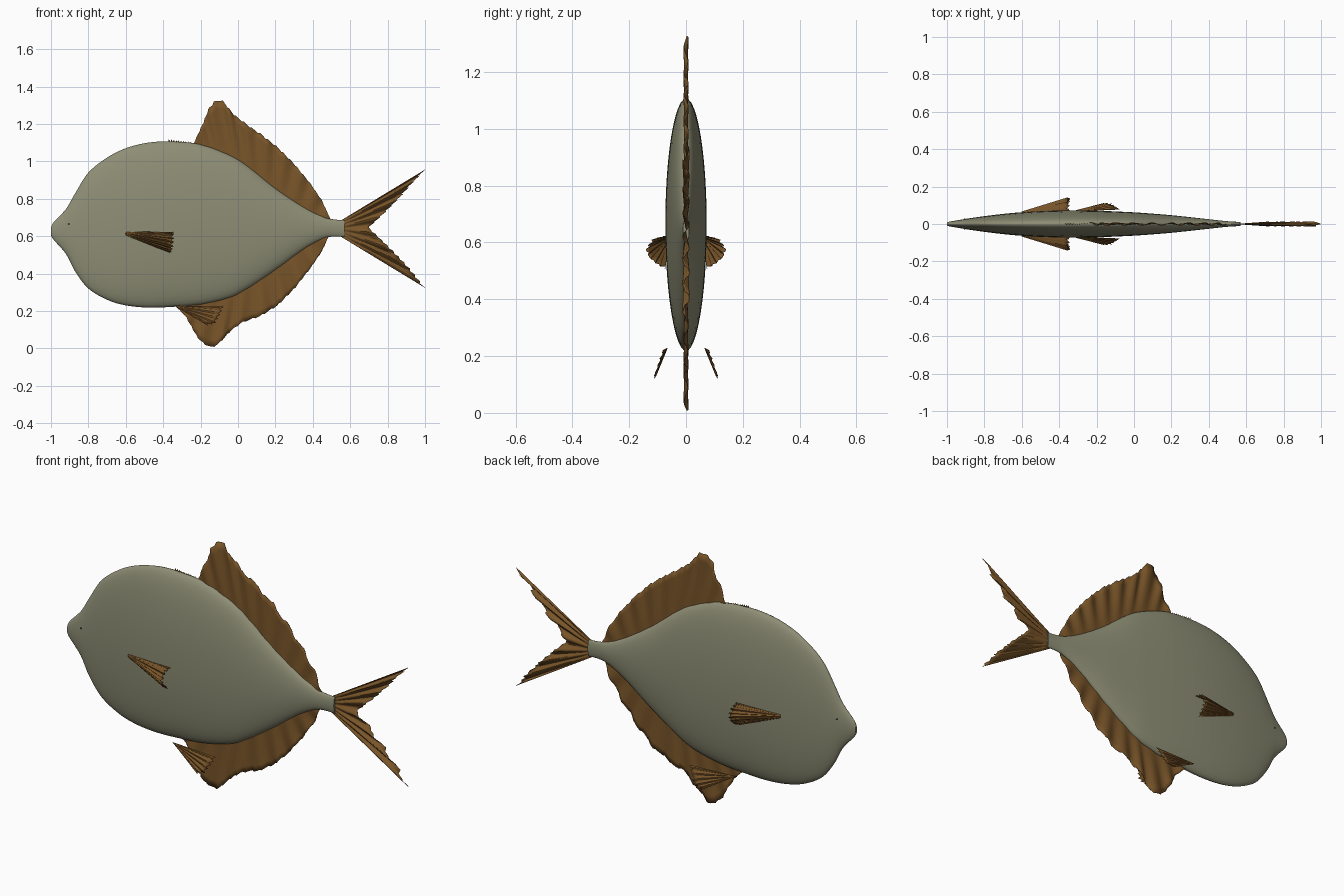
import bpy, bmesh, math
from mathutils import Vector

if "Cube" in bpy.data.objects:
    bpy.data.objects.remove(bpy.data.objects["Cube"])


def make_material(name, color):
    mat = bpy.data.materials.new(name)
    mat.use_nodes = True
    mat.diffuse_color = (*color, 1)
    mat.node_tree.nodes["Principled BSDF"].inputs["Base Color"].default_value = (*color, 1)
    return mat


skin = make_material("olive grey skin", (.27, .27, .18))
fin_brown = make_material("brown fin", (.19, .09, .022))
eye_dark = make_material("dark eye", (.02, .02, .02))


def finish(bm, name, mat, angle):
    bmesh.ops.recalc_face_normals(bm, faces=bm.faces)
    mesh = bpy.data.meshes.new(name)
    bm.to_mesh(mesh)
    bm.free()
    obj = bpy.data.objects.new(name, mesh)
    bpy.context.collection.objects.link(obj)
    mesh.materials.append(mat)
    bpy.ops.object.select_all(action="DESELECT")
    obj.select_set(True)
    bpy.context.view_layer.objects.active = obj
    bpy.ops.object.shade_smooth_by_angle(angle=math.radians(angle))
    return obj


def spline(points, steps):
    """Smooth curve through points of any dimension."""
    out = []
    last = len(points) - 1
    for i in range(last):
        a, b, c, d = (points[min(max(i + k, 0), last)] for k in (-1, 0, 1, 2))
        for s in range(steps):
            t = s / steps
            out.append([q + t / 2 * (r - p + t * (2*p - 5*q + 4*r - u + t * (3*(q - r) + u - p)))
                        for p, q, r, u in zip(a, b, c, d)])
    return out + [list(points[last])]


def resample(points, count):
    """Evenly spaced points along a polyline."""
    pts = [Vector(p) for p in points]
    lengths = [(b - a).length for a, b in zip(pts, pts[1:])]
    out = []
    for i in range(count):
        d = sum(lengths) * i / (count - 1)
        k = 0
        while k < len(lengths) - 1 and d > lengths[k]:
            d -= lengths[k]
            k += 1
        out.append(pts[k].lerp(pts[k + 1], min(d / lengths[k], 1)))
    return out


# Body: elliptical rings as (x, top, bottom, half width)
stations = [
    (-1, .645, .605, .008), (-.985, .675, .58, .013), (-.92, .745, .505, .024),
    (-.87, .83, .41, .032), (-.8, .94, .32, .042), (-.7, 1.02, .26, .054),
    (-.6, 1.07, .23, .063), (-.48, 1.1, .218, .07), (-.35, 1.106, .222, .073),
    (-.2, 1.09, .235, .071), (-.05, 1.035, .27, .065), (.05, .975, .32, .059),
    (.2, .855, .42, .047), (.35, .755, .53, .031), (.45, .705, .585, .02),
    (.51, .69, .598, .014), (.57, .685, .597, .011),
]
SIDES = 48
bm = bmesh.new()
rings = []
for x, top, bottom, half in spline(stations, 5):
    rings.append([bm.verts.new((x, half * math.sin(a), (top + bottom) / 2 + (top - bottom) / 2 * math.cos(a)))
                  for a in (math.tau * k / SIDES for k in range(SIDES))])
for r0, r1 in zip(rings, rings[1:]):
    for k in range(SIDES):
        j = (k + 1) % SIDES
        bm.faces.new((r0[k], r0[j], r1[j], r1[k]))
bm.faces.new(rings[0])
bm.faces.new(rings[-1])
finish(bm, "body", skin, 45)


def fin(name, base, edge, ribs, notch=.03, wave=.008, ripples=9, flip=1, rows=8):
    """Rippled sheet between a base line and a ragged outer edge."""
    if len(base[0]) == 2:
        base, edge = ([(x, 0, z) for x, z in line] for line in (base, edge))
    bm = bmesh.new()
    grid = []
    for i, (b, e) in enumerate(zip(resample(base, ribs), resample(edge, ribs))):
        ragged = 1 - notch * (i % 4) / 3 * (0 < i < ribs - 1)
        row = []
        for j in range(rows + 1):
            v = j / rows
            p = b.lerp(e, v * ragged)
            p.y += wave * v * math.sin(math.tau * ripples * i / (ribs - 1))
            row.append(bm.verts.new((p.x, p.y * flip, p.z)))
        grid.append(row)
    for r0, r1 in zip(grid, grid[1:]):
        for j in range(rows):
            bm.faces.new((r0[j], r0[j + 1], r1[j + 1], r1[j]))
    obj = finish(bm, name, fin_brown, 30)
    mod = obj.modifiers.new("thickness", "SOLIDIFY")
    mod.thickness = .002
    mod.offset = 0
    return obj


# Median fins
fin("dorsal_fin",
    [(-.22, 1.05), (0, .96), (.2, .82), (.47, .67)],
    [(-.245, 1.08), (-.19, 1.2), (-.155, 1.29), (-.125, 1.325), (-.09, 1.335), (-.06, 1.3),
     (-.02, 1.25), (.06, 1.19), (.12, 1.15), (.21, 1.08), (.3, .99), (.39, .88), (.45, .79), (.495, .69)],
    90)
fin("anal_fin",
    [(-.3, .26), (-.05, .32), (.2, .47), (.46, .61)],
    [(-.34, .23), (-.28, .17), (-.22, .06), (-.19, .025), (-.14, 0), (-.1, .025), (-.04, .09),
     (.02, .135), (.12, .17), (.21, .225), (.3, .315), (.39, .43), (.45, .52), (.49, .61)],
    90)
fin("dorsal_ridge", [(-.37, 1.08), (-.24, 1.07)], [(-.37, 1.118), (-.24, 1.102)], 41, notch=.35, wave=.002)

# Tail fin: two swept lobes with a notch between them
fin("tail_fin",
    [(.55, .683), (.55, .598)],
    [(1, .955), (.93, .88), (.86, .8), (.78, .72), (.7, .645),
     (.78, .57), (.86, .49), (.93, .415), (1, .325)],
    81, notch=.05, wave=.012, ripples=7)

# Paired fins: curved pectoral fan and flat pelvic blade
for side, flip in (("left", 1), ("right", -1)):
    fin(side + "_pectoral_fin",
        [(-.6, .06, .625), (-.6, .066, .615), (-.6, .06, .603)],
        [(-.345, .072, .622), (-.342, .115, .612), (-.342, .14, .575),
         (-.345, .13, .545), (-.35, .1, .52), (-.36, .074, .508)],
        33, notch=.06, wave=.005, flip=flip)
    fin(side + "_pelvic_fin",
        [(-.34, .066, .228), (-.33, .068, .222)],
        [(-.078, .078, .222), (-.09, .09, .19), (-.12, .108, .135), (-.16, .112, .122)],
        25, notch=.06, wave=.003, ripples=5, flip=flip)

    # Tiny eye
    bm = bmesh.new()
    bmesh.ops.create_uvsphere(bm, u_segments=12, v_segments=8, radius=.004)
    bmesh.ops.translate(bm, verts=bm.verts, vec=(-.905, .0255 * flip, .665))
    finish(bm, side + "_eye", eye_dark, 60)
